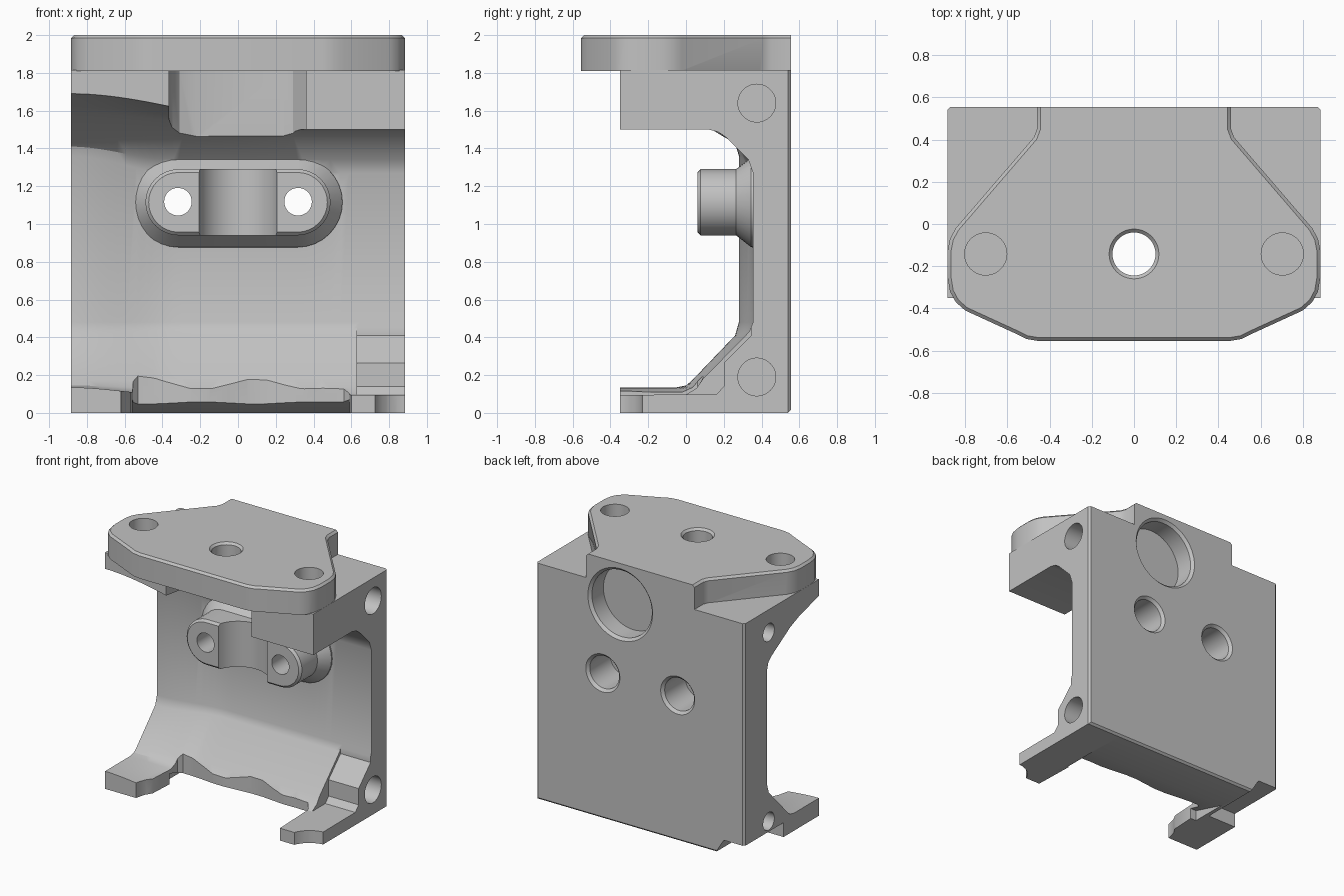
import bpy, bmesh, math
from mathutils import Matrix, Vector

if "Cube" in bpy.data.objects:
    bpy.data.objects.remove(bpy.data.objects["Cube"], do_unlink=True)

grey = bpy.data.materials.new("plain_grey")
grey.use_nodes = True
grey.diffuse_color = (0.54, 0.54, 0.54, 1)
grey.node_tree.nodes["Principled BSDF"].inputs["Base Color"].default_value = (0.54, 0.54, 0.54, 1)


def finish(name, bm):
    bmesh.ops.recalc_face_normals(bm, faces=bm.faces)
    mesh = bpy.data.meshes.new(name)
    bm.to_mesh(mesh)
    bm.free()
    obj = bpy.data.objects.new(name, mesh)
    bpy.context.collection.objects.link(obj)
    mesh.materials.append(grey)
    return obj


def loft(name, rings):
    """Skin closed rings of equal length and cap both ends."""
    bm = bmesh.new()
    rows = [[bm.verts.new(p) for p in ring] for ring in rings]
    n = len(rows[0])
    for a, b in zip(rows, rows[1:]):
        for i in range(n):
            j = (i + 1) % n
            bm.faces.new((a[i], a[j], b[j], b[i]))
    bm.faces.new(rows[0])
    bm.faces.new(rows[-1])
    return finish(name, bm)


def prism(name, outline, z0, z1):
    return loft(name, [[(x, y, z) for x, y in outline] for z in (z0, z1)])


def bar(name, profile, x0, x1):
    return loft(name, [[(x, y, z) for y, z in profile] for x in (x0, x1)])


def turned(name, origin, axis, steps, sides=40):
    """Round solid along an axis from (distance, radius) steps."""
    turn = Vector(axis).to_track_quat('Z', 'Y').to_matrix().to_4x4()
    place = Matrix.Translation(origin) @ turn
    angles = [2 * math.pi * i / sides for i in range(sides)]
    return loft(name, [[place @ Vector((r * math.cos(a), r * math.sin(a), d)) for a in angles]
                       for d, r in steps])


def chamfer(obj, size, rule):
    """Chamfer the edges whose two end points satisfy the rule."""
    bm = bmesh.new()
    bm.from_mesh(obj.data)
    edges = [e for e in bm.edges if rule(e.verts[0].co, e.verts[1].co)]
    bmesh.ops.bevel(bm, geom=edges, offset=size, segments=1, affect='EDGES')
    bm.to_mesh(obj.data)
    bm.free()


def combine(target, tool, operation):
    mod = target.modifiers.new(tool.name, 'BOOLEAN')
    mod.object, mod.operation, mod.solver = tool, operation, 'EXACT'
    bpy.context.view_layer.objects.active = target
    bpy.ops.object.modifier_apply(modifier=mod.name)
    bpy.data.objects.remove(tool, do_unlink=True)


def cut(tool):
    combine(body, tool, 'DIFFERENCE')


def ease(x, width):
    t = min(1, (x + HALF) / width)
    return t * t * (3 - 2 * t)


# Main C-shaped body: side profile blends from the -x end to the +x end
BACK, HALF, TOP = 0.555, 0.885, 1.815
end_a = [(BACK, 0), (BACK, TOP), (-.35, TOP), (-.35, 1.69), (-.1, 1.62), (0, 1.58), (.22, 1.45),
         (.265, 1.41), (.28, 1.36), (.28, .48), (.26, .41), (.03, .17), (0, .145), (-.05, .135),
         (-.35, .135), (-.35, 0)]
end_b = [(BACK, 0), (BACK, TOP), (-.35, TOP), (-.35, 1.5), (.12, 1.5), (.17, 1.488), (.21, 1.46),
         (.33, 1.34), (.355, 1.27), (.355, .48), (.335, .43), (.09, .18), (.055, .13), (0, .097),
         (-.35, .095), (-.35, 0)]
sections = []
for i in range(37):
    x = -HALF + 2 * HALF * i / 36
    ring = []
    for k, (a, b) in enumerate(zip(end_a, end_b)):
        t = ease(x, 1.3 if k < 7 else .55)
        ring.append((x, a[0] + (b[0] - a[0]) * t, a[1] + (b[1] - a[1]) * t))
    sections.append(ring)
body = loft("bracket_body", sections)
chamfer(body, .015, lambda p, q: min(p.y, q.y) > BACK - .01
        and (abs(p.z - q.z) > 1 or max(p.z, q.z) < .01))

# Recess between the two upper blocks
cut(prism("upper_recess", [(-.365, -1), (-.365, .05), (-.35, .12), (-.31, .17), (-.22, .2), (.24, .2),
                           (.29, .18), (.36, .08), (.36, -1)], 1.2, 1.9))

# Wavy opening in the floor, leaving an arm at each end
wave = [(-.63, -.5), (-.62, -.34), (-.6, -.27), (-.57, -.22), (-.555, .06), (-.53, .09)]
wave += [(-.45 + .1 * i, .07 + .02 * math.cos(1.1 * i + .3)) for i in range(10)]
wave += [(.56, .05), (.59, .01), (.605, -.5)]
cut(prism("floor_opening", wave, -.1, .5))
cut(bar("floor_edge_ramp", [(-.03, -.02), (-.03, .082), (.32, -.02)], -.61, .6))

# Undercut below the -x corner
cut(loft("corner_undercut", [[(x, y, z) for x, z in [(-1, -.1), (-.6, -.1), (-.64, 0), (-.71, .11),
                                                    (-1, .11)]] for y in (.08, 1)]))

# Stepped pocket and rounded tip on the +x arm
cut(bar("corner_pocket", [(-.6, .097), (.16, .097), (.2, .14), (.2, .265), (.345, .41), (.345, .46),
                          (-.6, .46)], .63, 1))
cut(turned("arm_tip_notch", (.9, -.42, -.1), (0, 0, 1), [(0, .19), (.5, .19)]))

# Top plate with chamfered rim
half = [(.46, BACK), (.46, .45), (.475, .41), (.845, -.02), (.872, -.07), (.884, -.13), (.884, -.25),
        (.872, -.32), (.845, -.37), (.8, -.41), (.56, -.52), (.51, -.545), (.45, -.555)]
plate = prism("top_plate", half + [(-x, y) for x, y in reversed(half)], 1.81, 2)
chamfer(plate, .016, lambda p, q: min(p.z, q.z) > 1.9 and min(p.y, q.y) < BACK - .01)
combine(body, plate, 'UNION')

# Oblong boss with flared foot and a round saddle across its face
rings = []
for y, r in [(.42, .24), (.345, .238), (.265, .175), (.077, .175), (.06, .158)]:
    ring = []
    for side in (1, -1):
        for i in range(17):
            a = math.pi * i / 16 - math.pi / 2
            ring.append((side * (.315 + r * math.cos(a)), y, 1.115 + side * r * math.sin(a)))
    rings.append(ring)
boss = loft("front_boss", rings)
combine(boss, turned("saddle", (0, 0, .8), (0, 0, 1), [(0, .215), (.6, .215)], 56), 'DIFFERENCE')
combine(body, boss, 'UNION')

# Boss holes with counterbores from the back
for x in (-.318, .318):
    cut(turned("bolt_hole", (x, 1, 1.118), (0, -1, 0), [(0, .073), (2, .073)]))
    cut(turned("bolt_counterbore", (x, BACK, 1.118), (0, -1, 0),
               [(-.02, .165), (.02, .125), (.27, .125)]))

# Large shallow bore in the back
cut(turned("back_bore", (.17, BACK, 1.685), (0, -1, 0), [(-.02, .295), (.02, .255), (.16, .255)], 56))

# Plate holes: chamfered centre hole and two blind holes
cut(turned("plate_centre_hole", (0, -.142, 2), (0, 0, -1), [(-.02, .138), (.016, .102), (.5, .102)]))
for side in (-1, 1):
    cut(turned("plate_blind_hole", (side * .703, -.142, 2.1), (0, 0, -1), [(0, .1), (.32, .1)]))

# Blind holes in the sides, smaller and further forward on the -x side
for side, y, r in ((1, .375, .1), (-1, .26, .068)):
    for z in (.19, 1.64):
        cut(turned("side_hole", (side, y, z), (-side, 0, 0), [(0, r), (.4, r)]))

# Smooth shading with crisp edges
bpy.ops.object.select_all(action='DESELECT')
body.select_set(True)
bpy.context.view_layer.objects.active = body
bpy.ops.object.shade_smooth_by_angle(angle=math.radians(28))
